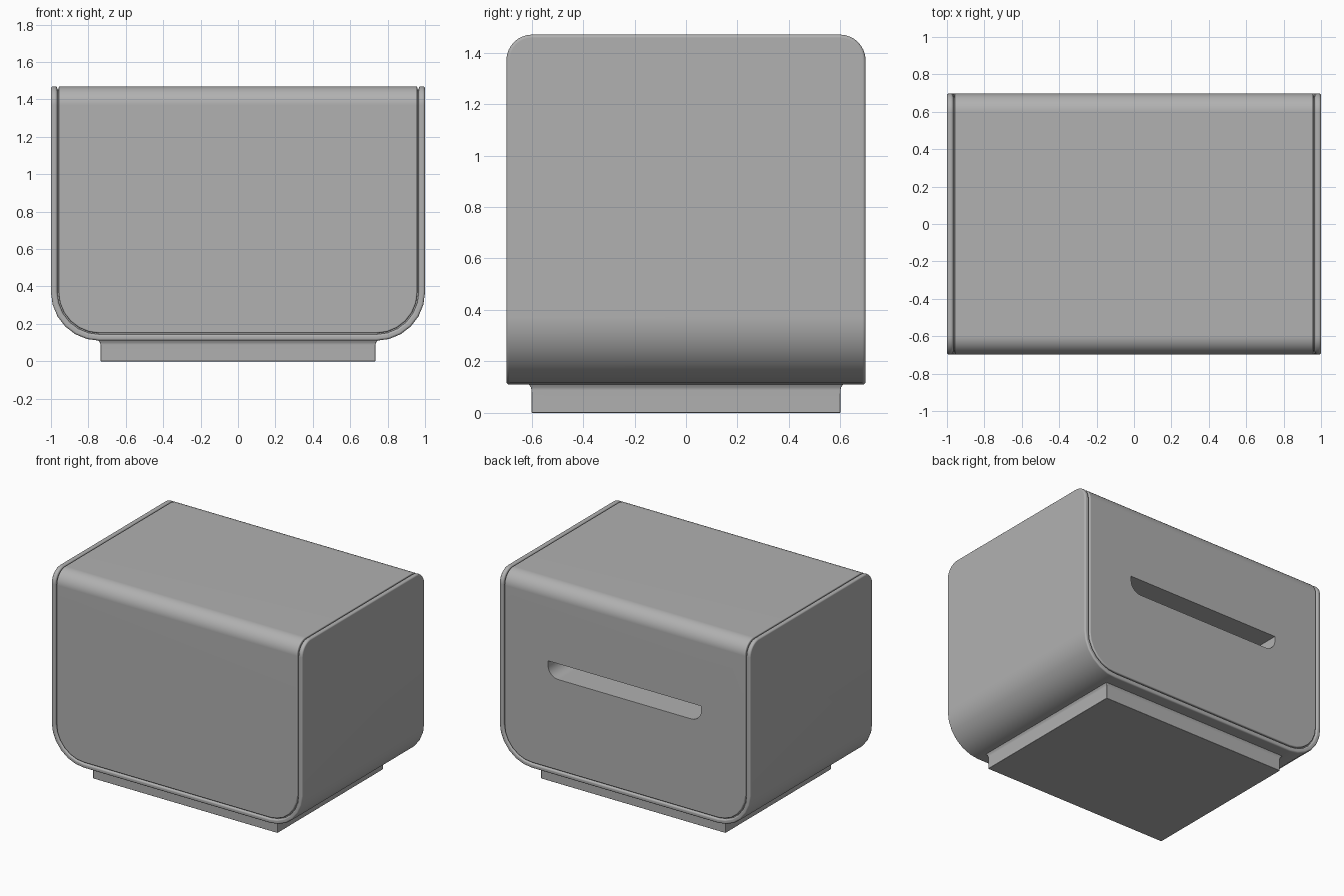
import bpy, bmesh, math

if "Cube" in bpy.data.objects:
    bpy.data.objects.remove(bpy.data.objects["Cube"])

DEPTH = 0.698   # half depth of the case
TOP = 1.47

grey = bpy.data.materials.new("dark_grey")
grey.diffuse_color = (0.44, 0.44, 0.44, 1)
grey.use_nodes = True
grey.node_tree.nodes["Principled BSDF"].inputs["Base Color"].default_value = grey.diffuse_color


def u_path(hx, z0, r, top, n=6):
    """Open U shape in x/z: down the left side, round the bottom, up the right."""
    left = []
    for i in range(n + 1):
        a = math.pi + i / n * math.pi / 2
        left.append((-hx + r + r * math.cos(a), z0 + r + r * math.sin(a)))
    right = [(-x, z) for x, z in reversed(left)]
    return [(-hx, top)] + left + right + [(hx, top)]


def extrude(name, outline, y0, y1, top_round=0.0):
    """Extrude an x/z outline along y; optionally round the upper front and back."""
    top = max(z for x, z in outline)
    bm = bmesh.new()
    face = bm.faces.new([bm.verts.new((x, y0, z)) for x, z in outline])
    res = bmesh.ops.extrude_face_region(bm, geom=[face])
    for v in res["geom"]:
        if isinstance(v, bmesh.types.BMVert):
            v.co.y = y1
    # keep the starting cap so the solid is closed
    if not any(abs(f.calc_center_median().y - y0) < 1e-5 for f in bm.faces):
        bmesh.ops.holes_fill(bm, edges=bm.edges[:])
    bmesh.ops.recalc_face_normals(bm, faces=bm.faces[:])
    if top_round:
        edges = [e for e in bm.edges
                 if all(abs(v.co.z - top) < 1e-4 for v in e.verts)
                 and abs(e.verts[0].co.y - e.verts[1].co.y) < 1e-4]
        bmesh.ops.bevel(bm, geom=edges, offset=top_round, offset_type='OFFSET',
                        segments=8, profile=0.5, affect='EDGES')
    me = bpy.data.meshes.new(name)
    bm.to_mesh(me)
    bm.free()
    ob = bpy.data.objects.new(name, me)
    bpy.context.collection.objects.link(ob)
    return ob


def finish(ob, width, cutter=None):
    """Soften the edges, cut the opening, then shade."""
    bpy.ops.object.select_all(action='DESELECT')
    bpy.context.view_layer.objects.active = ob
    ob.select_set(True)
    if width:
        bev = ob.modifiers.new("soft_edges", 'BEVEL')
        bev.width, bev.segments = width, 3
        bev.limit_method, bev.angle_limit = 'ANGLE', math.radians(50)
        bpy.ops.object.modifier_apply(modifier=bev.name)
    if cutter:
        cut = ob.modifiers.new("slot", 'BOOLEAN')
        cut.operation, cut.solver, cut.object = 'DIFFERENCE', 'EXACT', cutter
        bpy.ops.object.modifier_apply(modifier=cut.name)
    bpy.ops.object.shade_smooth_by_angle(angle=math.radians(40))
    wn = ob.modifiers.new("weighted_normals", 'WEIGHTED_NORMAL')
    wn.keep_sharp = True
    ob.data.materials.clear()
    ob.data.materials.append(grey)


# Outer wrap: thin U-shaped shell under and beside the body
outer = u_path(1.0, 0.11, 0.26, TOP)
inner = u_path(0.966, 0.144, 0.226, TOP)
shell = extrude("outer_shell", outer + inner[::-1], -DEPTH, DEPTH, 0.1)
finish(shell, 0.012)

# Seam filler: closes the gap between shell and body a little below the surface
filler = extrude("seam_filler",
                 u_path(0.968, 0.142, 0.228, TOP - 0.016)
                 + u_path(0.95, 0.16, 0.21, TOP - 0.016)[::-1],
                 0.016 - DEPTH, DEPTH - 0.016, 0.09)
finish(filler, 0)

# Back hand slot: straight top, rounded lower corners
slot = extrude("slot_cutter", u_path(0.61, 0.805, 0.08, 0.918), 0.42, 0.8)
slot.hide_render = True
slot.hide_set(True)

# Inner body, set inside the shell with a fine seam
body = extrude("inner_body", u_path(0.959, 0.15, 0.219, TOP), -DEPTH, DEPTH, 0.1)
finish(body, 0.008, slot)

# Plinth with a small flare where it meets the shell
bm = bmesh.new()
rings = []
for z, grow in [(0, 0), (0.088, 0), (0.1, 0.003), (0.108, 0.009), (0.118, 0.012)]:
    x, y = 0.735 + grow, 0.6 + grow
    rings.append([bm.verts.new((sx * x, sy * y, z))
                  for sx, sy in ((-1, -1), (1, -1), (1, 1), (-1, 1))])
for a, b in zip(rings, rings[1:]):
    for i in range(4):
        j = (i + 1) % 4
        bm.faces.new((a[i], a[j], b[j], b[i]))
bm.faces.new(rings[0][::-1])
bm.faces.new(rings[-1])
me = bpy.data.meshes.new("plinth")
bm.to_mesh(me)
bm.free()
plinth = bpy.data.objects.new("plinth", me)
bpy.context.collection.objects.link(plinth)
finish(plinth, 0.004)
